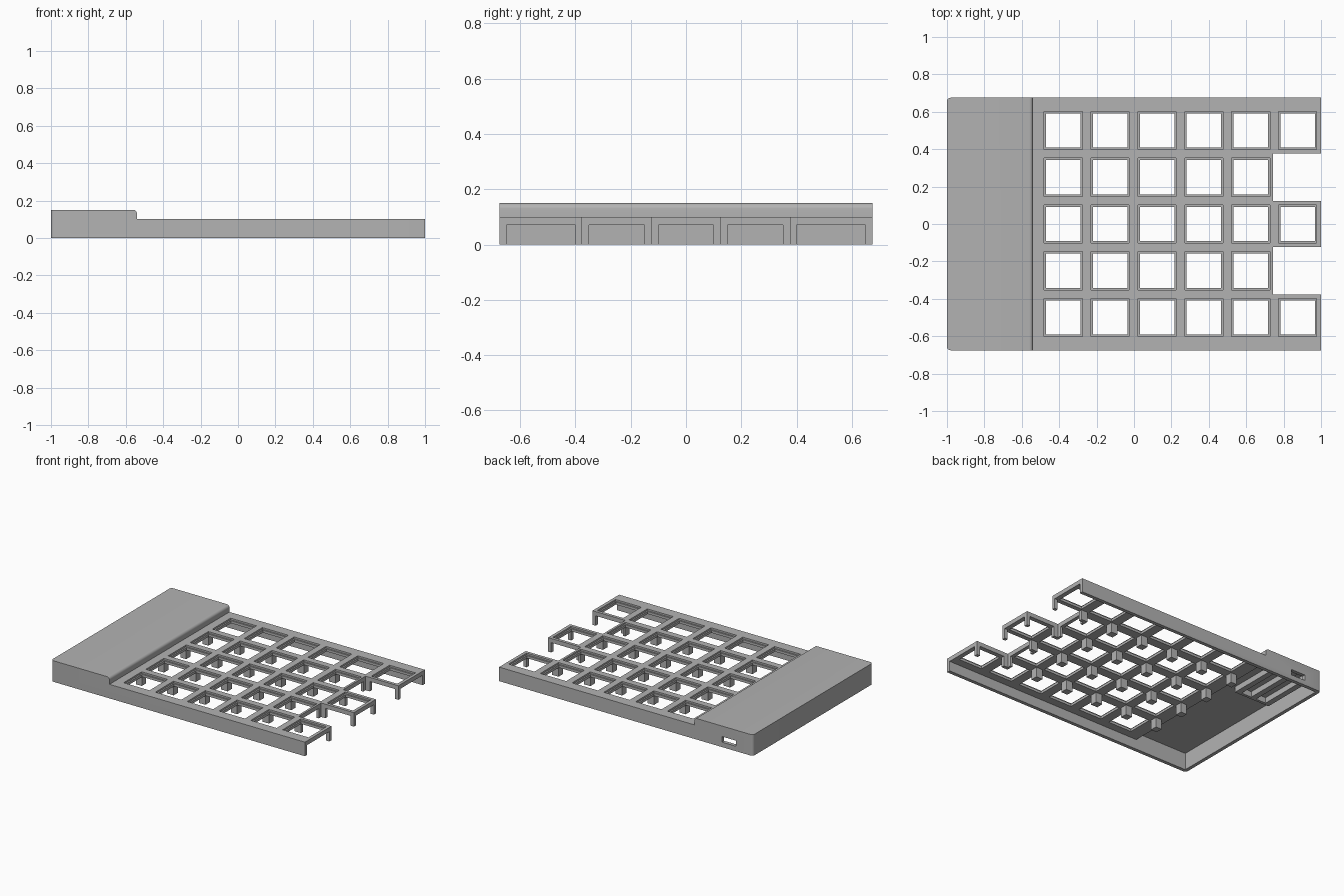
import bpy, bmesh, math
from mathutils import Matrix

cube = bpy.data.objects.get("Cube")
if cube:
    bpy.data.objects.remove(cube, do_unlink=True)

grey = bpy.data.materials.new("light grey")
grey.use_nodes = True
GREY = (0.45, 0.45, 0.45, 1)
grey.diffuse_color = GREY
grey.node_tree.nodes["Principled BSDF"].inputs["Base Color"].default_value = GREY

PITCH, HALF_Y, WALL = 0.25, 0.675, 0.025
PLATE_TOP, PLATE_LOW, ROOF = 0.10, 0.07, 0.15
COLS = [-0.378 + i * 0.2506 for i in range(6)]
ROWS = [(i - 2) * PITCH for i in range(5)]


def finish(bm, name):
    bmesh.ops.recalc_face_normals(bm, faces=bm.faces)
    mesh = bpy.data.meshes.new(name)
    bm.to_mesh(mesh)
    bm.free()
    ob = bpy.data.objects.new(name, mesh)
    mesh.materials.append(grey)
    bpy.context.collection.objects.link(ob)
    return ob


def boxes(name, spans):
    """One mesh of separate boxes, each given as x, y and z ranges."""
    bm = bmesh.new()
    for span in spans:
        mid = [(a + b) / 2 for a, b in span]
        size = [b - a for a, b in span]
        bmesh.ops.create_cube(bm, size=1, matrix=Matrix.Translation(mid) @ Matrix.Diagonal((*size, 1)))
    return finish(bm, name)


def cut(body, name, spans):
    tool = boxes(name, spans)
    tool.hide_render = True
    mod = body.modifiers.new(name, "BOOLEAN")
    mod.operation, mod.solver, mod.object = "DIFFERENCE", "EXACT", tool
    bpy.context.view_layer.objects.active = body
    bpy.ops.object.modifier_apply(modifier=name)
    bpy.data.objects.remove(tool, do_unlink=True)


def around(c, half):
    return (c - half, c + half)


# Case: side profile with a raised, rounded housing, extruded front to back
STEP, R = -0.54, 0.02
profile = [(-1, 0), (1, 0), (1, PLATE_TOP), (STEP, PLATE_TOP)]
for i in range(7):
    a = math.radians(15 * i)
    profile.append((STEP - R + R * math.cos(a), ROOF - R + R * math.sin(a)))
profile.append((-1, ROOF))
bm = bmesh.new()
face = bm.faces.new([bm.verts.new((x, -HALF_Y, z)) for x, z in profile])
ext = bmesh.ops.extrude_face_region(bm, geom=[face])
new_verts = [g for g in ext["geom"] if isinstance(g, bmesh.types.BMVert)]
bmesh.ops.translate(bm, verts=new_verts, vec=(0, 2 * HALF_Y, 0))
corners = [e for e in bm.edges if all(v.co.x < -0.99 for v in e.verts)
           and abs(e.verts[0].co.z - e.verts[1].co.z) > 0.1]
bmesh.ops.bevel(bm, geom=corners, offset=R, segments=5, affect="EDGES", profile=0.5)
case = finish(bm, "keyboard_case")

# Hollow housing
inner_y = (-HALF_Y + WALL, HALF_Y - WALL)
cut(case, "housing_cavity", [((-1 + WALL, -0.565), inner_y, (-0.1, ROOF - 0.03))])
cut(case, "lower_cavity", [((-0.7, -0.525), inner_y, (-0.1, PLATE_LOW))])

# Crossing channels under the plate leave the support posts
cut(case, "row_channels", [
    ((-0.6, 1.1),
     (inner_y[0] if i == 0 else y - 0.1, inner_y[1] if i == 4 else y + 0.1),
     (-0.1, PLATE_LOW)) for i, y in enumerate(ROWS)])
cut(case, "column_channels", [(around(x, 0.1), inner_y, (-0.1, PLATE_LOW)) for x in COLS])

# Notches in the right edge
cut(case, "edge_notches", [((0.742, 1.1), around(s * PITCH, 0.126), (-0.1, 0.3)) for s in (-1, 1)])

# Switch openings with a shallow ledge
keys = [(x, y) for c, x in enumerate(COLS) for r, y in enumerate(ROWS) if c < 5 or r % 2 == 0]
cut(case, "switch_holes", [(around(x, 0.092), around(y, 0.092), (0.03, 0.3)) for x, y in keys])
cut(case, "switch_ledges", [(around(x, 0.102), around(y, 0.102), (0.088, 0.3)) for x, y in keys])

# Cable slot in the back wall
cut(case, "cable_slot", [(around(-0.81, 0.055), (0.6, 0.8), (0.035, 0.075))])

# Controller mount hanging from the housing roof
boxes("controller_rails", [(around(x, 0.02), (0.23, HALF_Y - WALL), (0.08, ROOF - 0.03))
                           for x in (-0.93, -0.81, -0.69)])
boxes("controller_stop", [((-0.95, -0.67), (0.21, 0.23), (0.08, ROOF - 0.03))])

# Smooth the rounded edges only
bpy.ops.object.select_all(action="DESELECT")
case.select_set(True)
bpy.context.view_layer.objects.active = case
bpy.ops.object.shade_smooth_by_angle(angle=math.radians(30))
